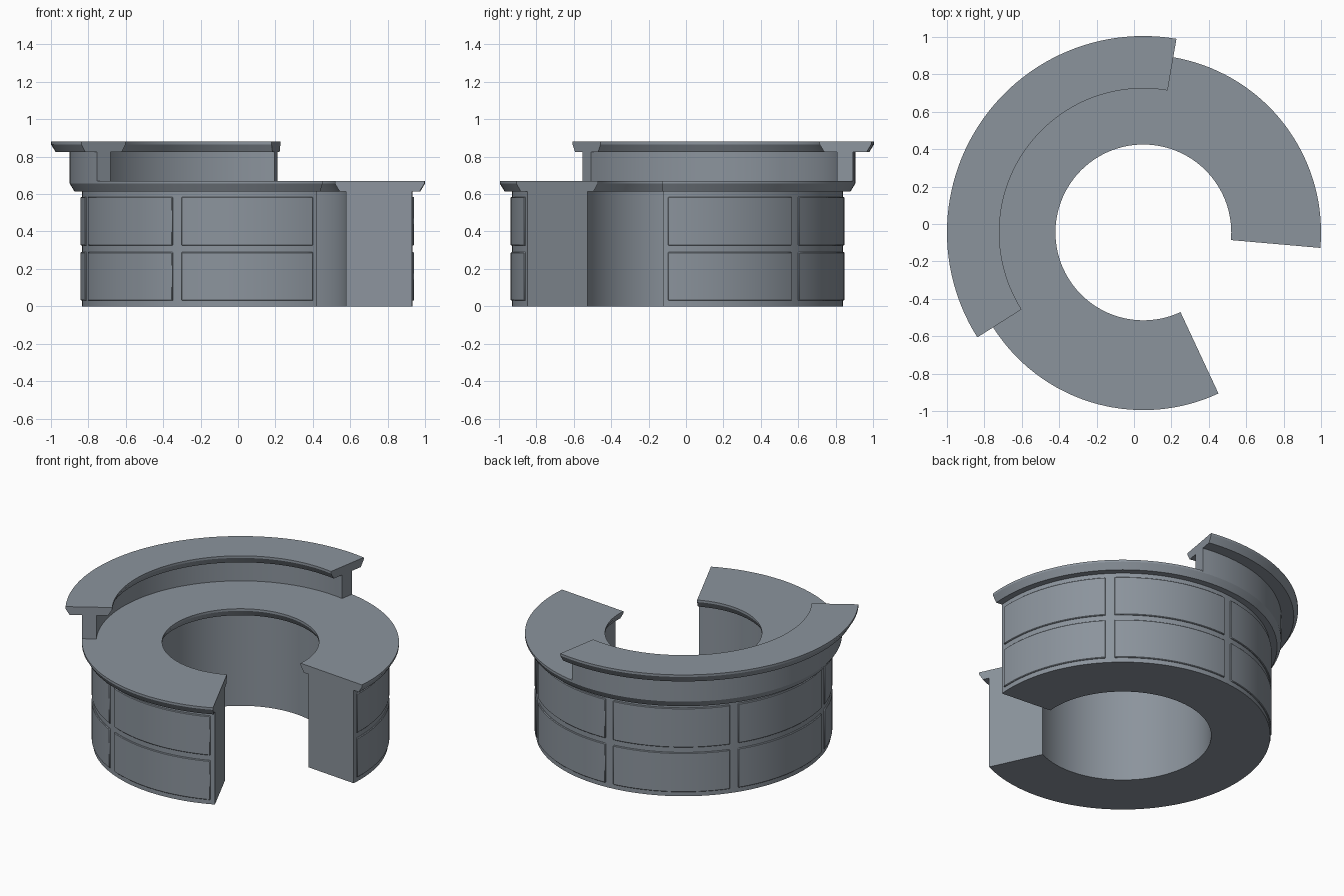
import bpy
import bmesh
from math import radians, cos, sin, ceil

cube = bpy.data.objects.get("Cube")
if cube:
    bpy.data.objects.remove(cube, do_unlink=True)

CX, CY = 0.05, -0.045          # centre of the ring
START, END = -5, 295           # sweep of the desk in degrees
UP_START, UP_END = 80.3, 212.3  # sweep of the raised ledge

COLOUR = (0.26, 0.295, 0.335, 1)
grey = bpy.data.materials.new("slate grey")
grey.use_nodes = True
grey.diffuse_color = COLOUR
bsdf = grey.node_tree.nodes["Principled BSDF"]
bsdf.inputs["Base Color"].default_value = COLOUR
bsdf.inputs["Roughness"].default_value = 0.6


def sweep(name, profile, a0, a1, step=2.5, bevel=0):
    """Turn a closed (radius, z) profile through an arc, with capped ends."""
    bm = bmesh.new()
    count = ceil((a1 - a0) / step)
    rings = []
    for i in range(count + 1):
        a = radians(a0 + (a1 - a0) * i / count)
        rings.append([bm.verts.new((CX + r * cos(a), CY + r * sin(a), z))
                      for r, z in profile])
    n = len(profile)
    for p, q in zip(rings, rings[1:]):
        for j in range(n):
            k = (j + 1) % n
            bm.faces.new((p[j], p[k], q[k], q[j]))
    bm.faces.new(rings[0])
    bm.faces.new(rings[-1])
    bmesh.ops.recalc_face_normals(bm, faces=bm.faces)
    mesh = bpy.data.meshes.new(name)
    bm.to_mesh(mesh)
    bm.free()
    mesh.materials.append(grey)
    obj = bpy.data.objects.new(name, mesh)
    bpy.context.collection.objects.link(obj)
    if bevel:
        mod = obj.modifiers.new("edge chamfer", 'BEVEL')
        mod.width = bevel
        mod.segments = 1
        mod.limit_method = 'ANGLE'
    bpy.ops.object.select_all(action='DESELECT')
    obj.select_set(True)
    bpy.context.view_layer.objects.active = obj
    bpy.ops.object.shade_smooth_by_angle(angle=radians(25))
    return obj


def box(r0, r1, z0, z1):
    return [(r0, z0), (r1, z0), (r1, z1), (r0, z1)]


def counter(r0, r1, z0, z1, inset=0.025, lip=0.014):
    """Counter section with both lower edges sloping inward."""
    return [(r0 + inset, z0), (r1 - inset, z0), (r1, z1 - lip),
            (r1, z1), (r0, z1), (r0, z1 - lip)]


# Desk body and work surface
sweep("desk_body", box(0.53, 0.884, 0, 0.616), START, END)
sweep("desk_counter", counter(0.47, 0.95, 0.615, 0.67), START, END)

# Raised ledge on its low wall
sweep("ledge_wall", box(0.865, 0.95, 0.665, 0.826), UP_START, UP_END)
sweep("ledge_counter", counter(0.77, 1.05, 0.825, 0.88), UP_START, UP_END)

# Two rows of raised panels around the outside
PITCH, GAP = 50, 1.7
for row, (z0, z1) in {"lower": (0.03, 0.29), "upper": (0.325, 0.585)}.items():
    for i in range(6):
        a = START + PITCH * i
        sweep(f"{row}_panel_{i + 1}", box(0.872, 0.892, z0, z1),
              a + GAP, a + PITCH - GAP, bevel=0.004)
